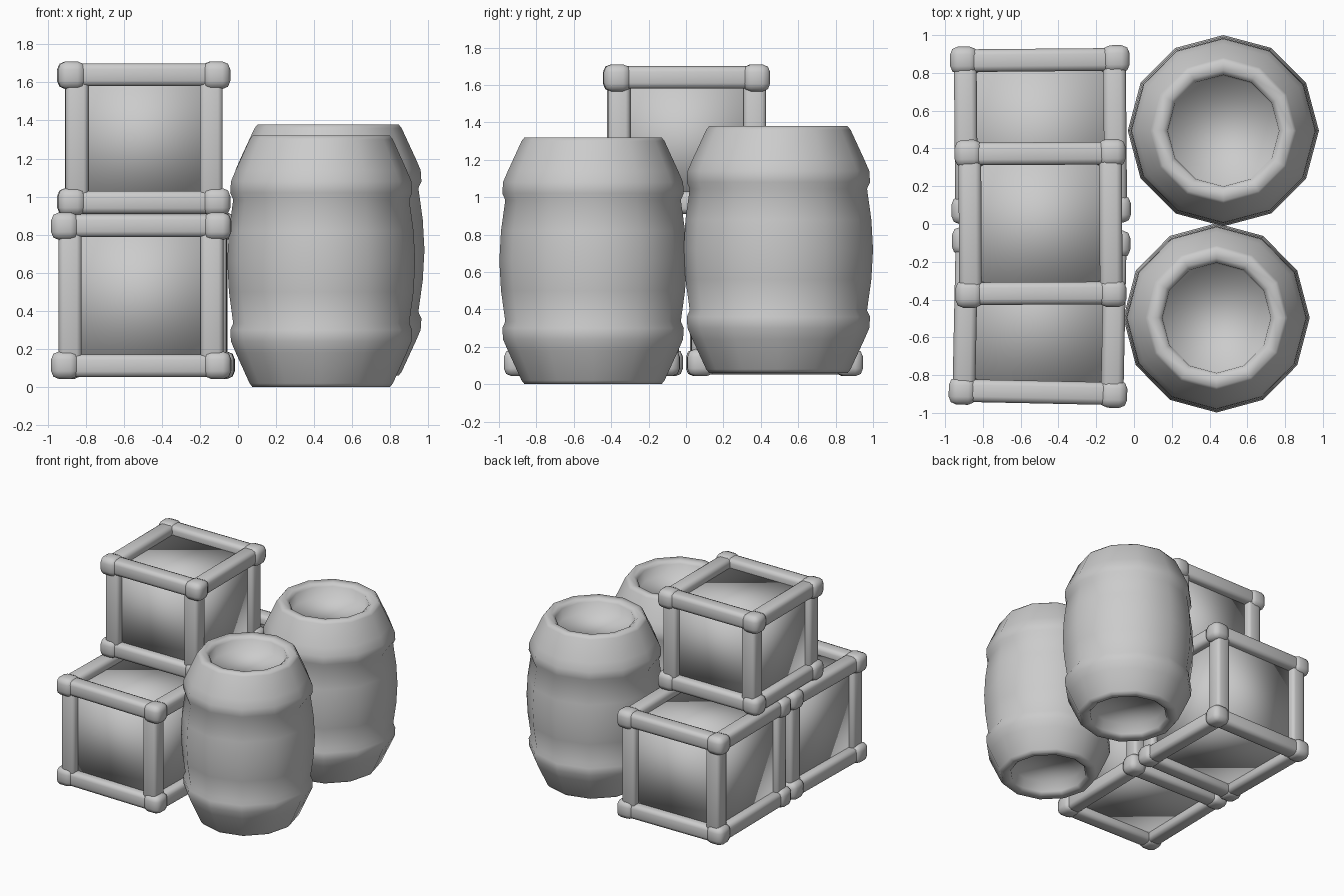
import bpy, bmesh
from math import radians, pi, sin, cos
from mathutils import Matrix, Vector

if "Cube" in bpy.data.objects:
    bpy.data.objects.remove(bpy.data.objects["Cube"])


def finish(name, bm, matrix, angle):
    bmesh.ops.recalc_face_normals(bm, faces=bm.faces)
    for f in bm.faces:
        f.smooth = True
    me = bpy.data.meshes.new(name)
    bm.to_mesh(me)
    bm.free()
    me.set_sharp_from_angle(angle=radians(angle))
    ob = bpy.data.objects.new(name, me)
    ob.matrix_world = matrix
    bpy.context.collection.objects.link(ob)
    return ob


def block(bm, center, size, bevel):
    """Add one rounded box."""
    m = Matrix.Translation(center) @ Matrix.Diagonal((*size, 1))
    verts = bmesh.ops.create_cube(bm, size=1, matrix=m)["verts"]
    if bevel:
        edges = list({e for v in verts for e in v.link_edges})
        bmesh.ops.bevel(bm, geom=edges, offset=bevel, segments=2,
                        profile=0.5, affect='EDGES', clamp_overlap=True)


def crate(name, center, size, turn):
    hx, hy, hz = (s / 2 for s in size)
    m = Matrix.Translation(center) @ Matrix.Rotation(radians(turn), 4, 'Z')
    w = 0.12
    # recessed panels
    bm = bmesh.new()
    block(bm, (0, 0, 0), (2 * hx - 0.17, 2 * hy - 0.15, 2 * hz - 0.15), 0)
    finish(name + "_panels", bm, m, 95)
    # horizontal rails and upright posts
    bm = bmesh.new()
    for a in (-1, 1):
        for b in (-1, 1):
            block(bm, (0, a * (hy - 0.015 - w / 2), b * (hz - 0.01 - w / 2)),
                  (2 * hx - 0.1, w, w), 0.03)
            block(bm, (a * (hx - 0.02 - w / 2), 0, b * (hz - 0.01 - w / 2)),
                  (w, 2 * hy - 0.1, w), 0.03)
            block(bm, (a * (hx - 0.04 - w / 2), b * (hy - 0.022 - w / 2), 0),
                  (w, w, 2 * hz - 0.1), 0.025)
    finish(name + "_frame", bm, m, 50)
    # chunky corner caps
    bm = bmesh.new()
    c = 0.145
    for a in (-1, 1):
        for b in (-1, 1):
            for d in (-1, 1):
                block(bm, (a * (hx - c / 2), b * (hy - c / 2), d * (hz - c / 2)),
                      (c, c, c), 0.042)
    finish(name + "_corners", bm, m, 60)


# upper half of the barrel outline: radius, height above the middle
HALF = [(0.506, 0.0), (0.497, 0.16), (0.474, 0.325), (0.49, 0.36),
        (0.486, 0.42), (0.46, 0.48), (0.386, 0.64), (0.37, 0.66),
        (0.32, 0.655), (0.295, 0.635), (0.288, 0.55)]


def barrel(name, center, scale, sides=12):
    profile = [(r, -z) for r, z in reversed(HALF[1:])] + HALF
    bm = bmesh.new()
    rings = []
    for r, z in profile:
        rings.append([bm.verts.new((r * cos(2 * pi * i / sides),
                                    r * sin(2 * pi * i / sides), z))
                      for i in range(sides)])
    for lo, hi in zip(rings, rings[1:]):
        for i in range(sides):
            j = (i + 1) % sides
            bm.faces.new((lo[i], lo[j], hi[j], hi[i]))
    # sunken lid and base
    bm.faces.new(rings[-1])
    bm.faces.new(rings[0][::-1])
    m = Matrix.Translation(center) @ Matrix.Diagonal((*scale, 1, 1))
    finish(name, bm, m, 95)


crate("front_crate", (-0.5, -0.495, 0.48), (0.945, 0.94, 0.875), -1.2)
crate("back_crate", (-0.495, 0.473, 0.48), (0.95, 0.94, 0.875), 0.5)
crate("top_crate", (-0.495, 0.003, 1.305), (0.905, 0.89, 0.81), 0.3)
barrel("front_barrel", (0.437, -0.497, 0.66), (0.975, 0.99))
barrel("back_barrel", (0.473, 0.494, 0.72), (1.0, 1.0))
